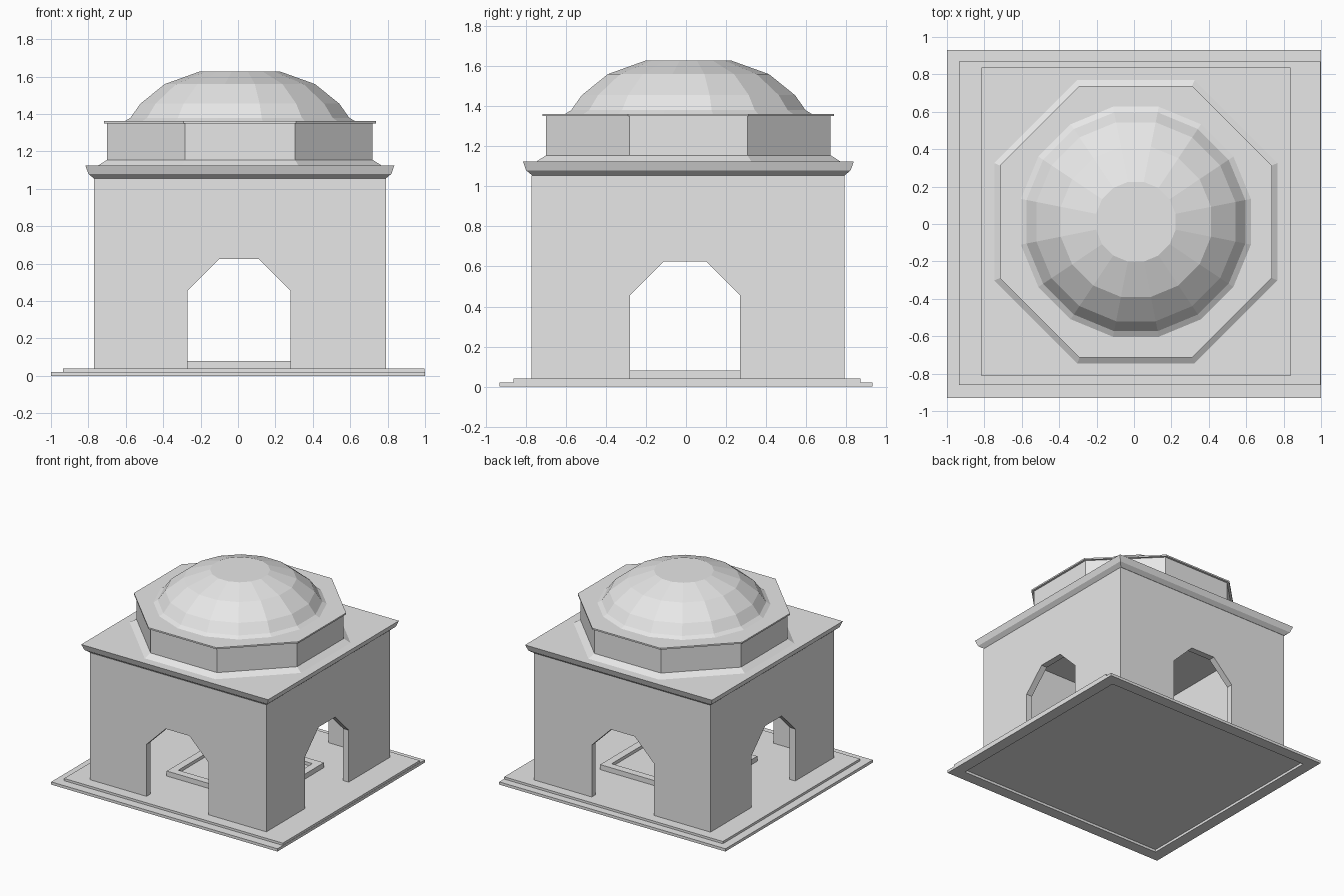
import bpy
import bmesh
import math

default = bpy.data.objects.get("Cube")
if default:
    bpy.data.objects.remove(default, do_unlink=True)

stone = bpy.data.materials.new("pale_grey_stone")
stone.use_nodes = True
GREY = (0.8, 0.8, 0.8, 1)
stone.diffuse_color = GREY
stone.node_tree.nodes["Principled BSDF"].inputs["Base Color"].default_value = GREY


def finish(name, bm):
    bmesh.ops.recalc_face_normals(bm, faces=bm.faces[:])
    mesh = bpy.data.meshes.new(name)
    bm.to_mesh(mesh)
    bm.free()
    mesh.materials.append(stone)
    obj = bpy.data.objects.new(name, mesh)
    bpy.context.collection.objects.link(obj)
    return obj


def bridge(bm, a, b):
    n = len(a)
    for i in range(n):
        j = (i + 1) % n
        bm.faces.new((a[i], a[j], b[j], b[i]))


def loft(name, sides, levels, cx=0.01, cy=0.012):
    """Closed solid of regular rings, each given as (apothem, height)."""
    bm = bmesh.new()
    rings = []
    for apothem, z in levels:
        r = apothem / math.cos(math.pi / sides)
        angles = [(i + 0.5) * math.tau / sides for i in range(sides)]
        rings.append([bm.verts.new((cx + r * math.cos(a), cy + r * math.sin(a), z))
                      for a in angles])
    for lower, upper in zip(rings, rings[1:]):
        bridge(bm, lower, upper)
    bm.faces.new(rings[0])
    bm.faces.new(rings[-1])
    return finish(name, bm)


def rect(bm, x0, x1, y0, y1, z):
    return [bm.verts.new(p) for p in ((x0, y0, z), (x1, y0, z), (x1, y1, z), (x0, y1, z))]


def slab(name, x0, x1, y0, y1, z0, z1):
    bm = bmesh.new()
    low, high = rect(bm, x0, x1, y0, y1, z0), rect(bm, x0, x1, y0, y1, z1)
    bridge(bm, low, high)
    bm.faces.new(low)
    bm.faces.new(high)
    return finish(name, bm)


def frame(name, x0, x1, y0, y1, w, z0, z1):
    """Rectangular ring with a border of width w."""
    bm = bmesh.new()
    loops = [rect(bm, x0 + d, x1 - d, y0 + d, y1 - d, z)
             for d, z in ((0, z0), (0, z1), (w, z1), (w, z0))]
    for i in range(4):
        bridge(bm, loops[i], loops[(i + 1) % 4])
    return finish(name, bm)


def arched_wall(name, left, right, arch_centre, near, far, along_x):
    """Wall outline with a chamfered archway, extruded from near to far."""
    c, half, flat = arch_centre, 0.275, 0.105
    outline = [(left, FLOOR), (c - half, FLOOR), (c - half, 0.455), (c - flat, 0.625),
               (c + flat, 0.625), (c + half, 0.455), (c + half, FLOOR), (right, FLOOR),
               (right, WALL_TOP), (left, WALL_TOP)]
    bm = bmesh.new()
    ends = [[bm.verts.new((u, d, z) if along_x else (d, u, z)) for u, z in outline]
            for d in (near, far)]
    bridge(bm, *ends)
    for end in ends:
        bm.faces.new(end)
    return finish(name, bm)


FLOOR, WALL_TOP, THICK = 0.04, 1.055, 0.05
LOW, HIGH = -0.77, 0.79

# Stepped base, hollow underneath
frame("base_step", -1, 1, -0.93, 0.93, 0.09, 0, 0.022)
slab("floor_step", -0.935, 0.998, -0.86, 0.87, 0.02, FLOOR)

# Low framed platform inside
frame("platform_rim", -0.35, 0.5, -0.4, 0.37, 0.06, FLOOR, 0.08)
slab("platform_panel", -0.3, 0.45, -0.35, 0.32, FLOOR, 0.055)

# Four arched walls
arched_wall("front_wall", LOW, HIGH, 0.005, LOW, LOW + THICK, True)
arched_wall("back_wall", LOW, HIGH, 0.005, HIGH - THICK, HIGH, True)
arched_wall("right_wall", LOW + THICK, HIGH - THICK, -0.005, LOW, LOW + THICK, False)
arched_wall("left_wall", LOW + THICK, HIGH - THICK, -0.005, HIGH - THICK, HIGH, False)

# Cornice and roof
loft("cornice", 4, [(0.78, WALL_TOP), (0.81, 1.08), (0.826, 1.125)])

# Octagonal drum with sloped foot and thin cap
loft("drum_foot", 8, [(0.757, 1.125), (0.71, 1.155)])
loft("drum", 8, [(0.71, 1.155), (0.71, 1.35)])
loft("drum_cap", 8, [(0.727, 1.35), (0.727, 1.362)])

# Faceted dome
loft("dome", 16, [(0.615, 1.362), (0.585, 1.38), (0.532, 1.455), (0.402, 1.56), (0.213, 1.628)])
